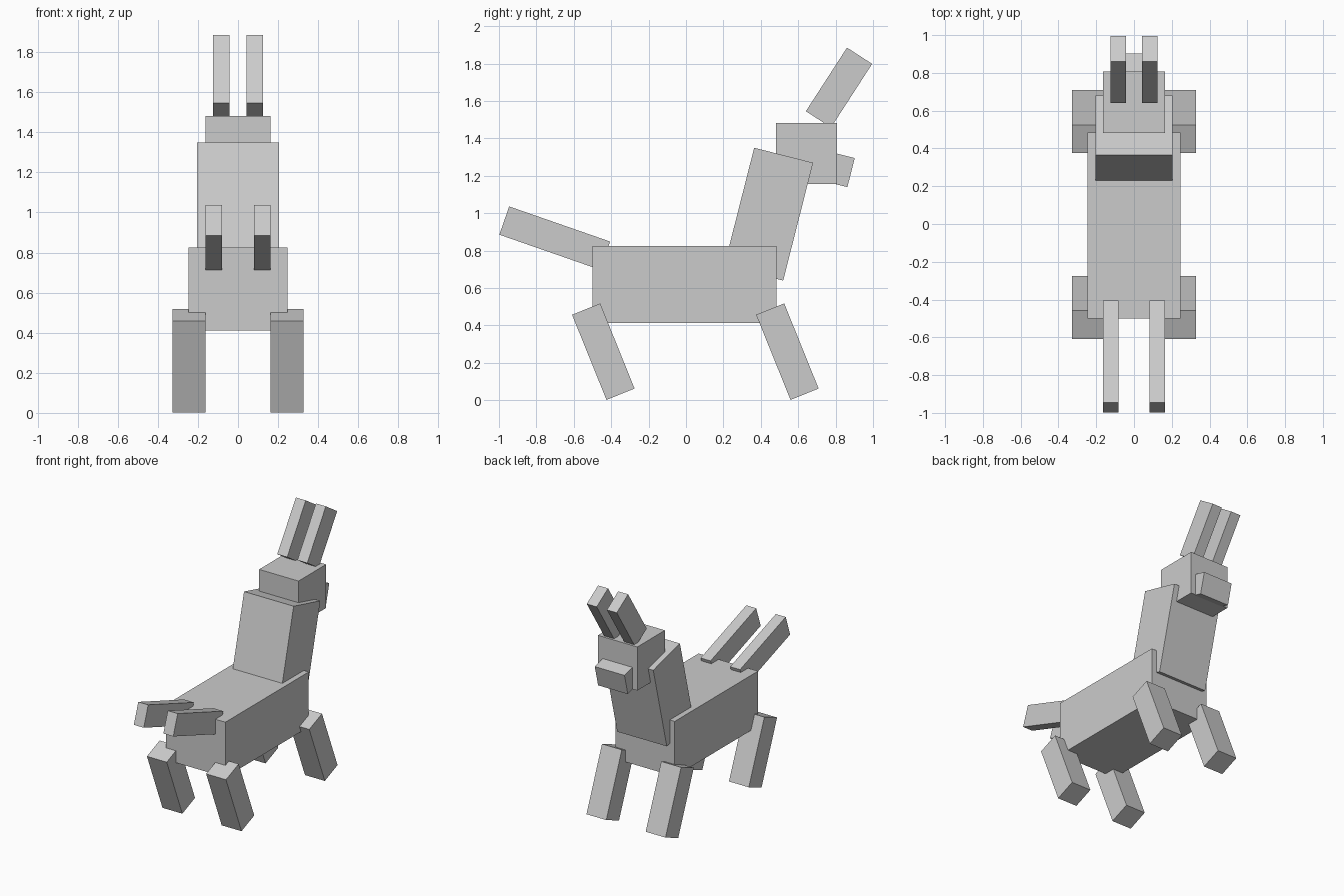
import bpy
import math

default = bpy.data.objects.get("Cube")
if default:
    bpy.data.objects.remove(default, do_unlink=True)

# Single flat colour
grey = bpy.data.materials.new("light_grey")
grey.use_nodes = True
colour = (0.6, 0.6, 0.6, 1.0)
grey.diffuse_color = colour
grey.node_tree.nodes["Principled BSDF"].inputs["Base Color"].default_value = colour


def block(name, centre, size, lean=0.0):
    """Add a box whose top leans towards +y by the given degrees."""
    bpy.ops.mesh.primitive_cube_add(size=1, location=centre)
    obj = bpy.context.object
    obj.name = name
    obj.scale = size
    obj.rotation_euler.x = -math.radians(lean)
    obj.data.materials.append(grey)
    return obj


def pair(name, centre, size, lean):
    """Add a matching box on each side of the body."""
    x, y, z = centre
    for label, side in (("left", 1), ("right", -1)):
        block(f"{label}_{name}", (side * x, y, z), size, lean)


# Torso, neck and head
block("body", (0, -0.008, 0.618), (0.492, 0.985, 0.412))
block("neck", (0, 0.442, 0.995), (0.41, 0.325, 0.65), 14.25)
block("head", (0, 0.645, 1.319), (0.326, 0.326, 0.326))
block("snout", (0, 0.805, 1.237), (0.246, 0.16, 0.16), 14.25)

# Ears and twin tails
pair("ear", (0.083, 0.818, 1.672), (0.082, 0.16, 0.405), 32.9)
pair("tail", (0.122, -0.702, 0.867), (0.082, 0.571, 0.16), 19.2)

# Legs
pair("rear_leg", (0.245, -0.442, 0.26), (0.164, 0.162, 0.491), -22)
pair("fore_leg", (0.245, 0.542, 0.26), (0.164, 0.162, 0.491), -22)
